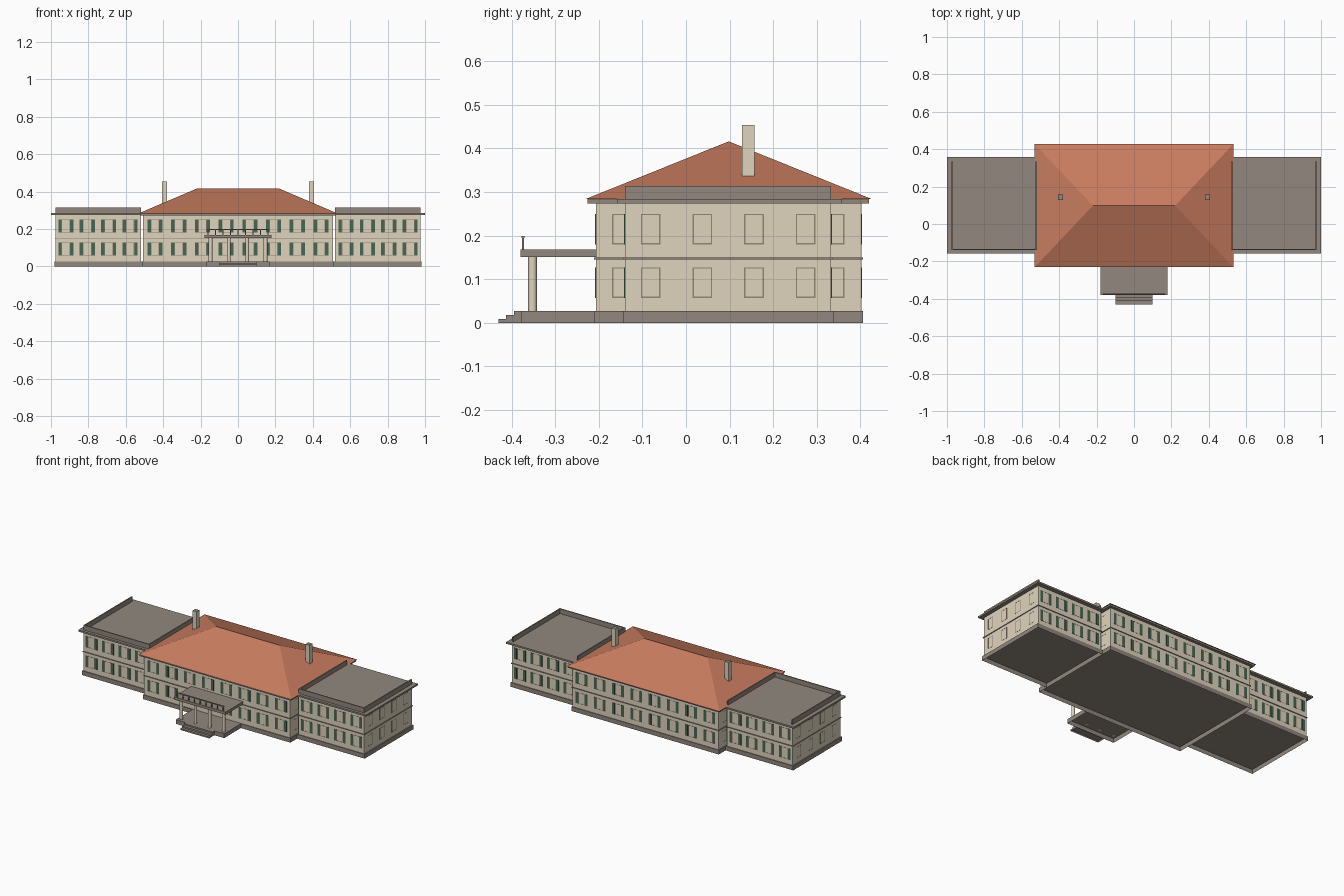
import bpy, bmesh, math

if "Cube" in bpy.data.objects:
    bpy.data.objects.remove(bpy.data.objects["Cube"])


def material(name, rgb):
    m = bpy.data.materials.new(name)
    lin = [(c / 255 / 12.92) if c < 11 else ((c / 255 + 0.055) / 1.055) ** 2.4 for c in rgb]
    m.diffuse_color = (*lin, 1)
    m.use_nodes = True
    m.node_tree.nodes["Principled BSDF"].inputs["Base Color"].default_value = m.diffuse_color
    return m


WALL = material("cream_wall", (223, 212, 190))
STONE = material("grey_stone", (146, 136, 126))
TILE = material("terracotta_tile", (200, 124, 95))
GREEN = material("shutter_green", (71, 102, 84))
FRAME = material("window_frame_brown", (150, 134, 116))


def add_box(bm, x0, x1, y0, y1, z0, z1, bottom=True):
    v = [bm.verts.new((x, y, z)) for z in (z0, z1)
         for x, y in ((x0, y0), (x1, y0), (x1, y1), (x0, y1))]
    quads = [(4, 5, 6, 7), (0, 1, 5, 4), (1, 2, 6, 5), (2, 3, 7, 6), (3, 0, 4, 7)]
    if bottom:
        quads.append((3, 2, 1, 0))
    for f in quads:
        bm.faces.new([v[i] for i in f])


def finish(name, bm, *mats):
    me = bpy.data.meshes.new(name)
    bm.normal_update()
    bm.to_mesh(me)
    bm.free()
    for m in mats:
        me.materials.append(m)
    ob = bpy.data.objects.new(name, me)
    bpy.context.collection.objects.link(ob)
    return ob


def boxes(name, mat, *dims, bottom=True):
    bm = bmesh.new()
    for d in dims:
        add_box(bm, *d, bottom=bottom)
    return finish(name, bm, mat)


def both(x0, x1, *rest):
    """A box and its mirror image across x = 0."""
    return [(x0, x1, *rest), (-x1, -x0, *rest)]


# Main block, on a hollow plinth
MX, MY0, MY1 = 0.507, -0.207, 0.402
boxes("main_plinth", STONE, (-0.512, 0.512, -0.211, 0.406, 0, 0.027), bottom=False)
boxes("main_walls", WALL, (-MX, MX, MY0, MY1, 0.027, 0.274), bottom=False)
boxes("main_string_course", STONE, (-0.511, 0.511, -0.211, 0.406, 0.145, 0.15))
boxes("main_cornice", STONE, (-0.525, 0.525, -0.226, 0.42, 0.273, 0.2835))

# Side wings, standing a narrow gap away from the main block
WI, WX, WY0, WY1 = 0.519, 0.975, -0.14, 0.333
boxes("wing_plinths", STONE, *both(0.513, 0.982, -0.145, 0.338, 0, 0.027), bottom=False)
boxes("wing_walls", WALL, *both(WI, WX, WY0, WY1, 0.027, 0.274), bottom=False)
boxes("wing_string_courses", STONE, *both(0.515, 0.979, -0.144, 0.337, 0.145, 0.15))
boxes("wing_roof_slabs", STONE, *both(0.5, 1.0, -0.158, 0.358, 0.2735, 0.284))
# Low parapets, open towards the back
T = 0.007
boxes("wing_parapets", STONE,
      *both(WI, WX, WY0, WY0 + T, 0.284, 0.314),
      *both(WI, WI + T, WY0 + T, WY1, 0.284, 0.314),
      *both(WX - T, WX, WY0 + T, WY1, 0.284, 0.314))

# Hipped roof
bm = bmesh.new()
e = [bm.verts.new(p) for p in ((-0.531, -0.231, 0.2835), (0.531, -0.231, 0.2835),
                               (0.531, 0.427, 0.2835), (-0.531, 0.427, 0.2835))]
r0, r1 = bm.verts.new((-0.22, 0.098, 0.416)), bm.verts.new((0.22, 0.098, 0.416))
for f in ((e[0], e[1], r1, r0), (e[1], e[2], r1), (e[2], e[3], r0, r1), (e[3], e[0], r0), e[::-1]):
    bm.faces.new(f)
finish("hipped_roof", bm, TILE)

# Chimneys with stone tops
bm = bmesh.new()
for d in both(0.379, 0.407, 0.129, 0.157, 0.30, 0.454):
    add_box(bm, *d)
bm.normal_update()
for f in bm.faces:
    f.material_index = 1 if f.normal.z > 0.5 else 0
finish("chimneys", bm, WALL, STONE)

# Windows: thin frames, plus shutters on the front and back
frames, shutters = bmesh.new(), bmesh.new()
HALF, BAR, OUT = 0.0225, 0.003, 0.0006


def plate(bm, axis, wall, sign, a0, a1, z0, z1, depth):
    lo, hi = sorted((wall - sign * 0.002, wall + sign * depth))
    if axis == "y":
        add_box(bm, a0, a1, lo, hi, z0, z1)
    else:
        add_box(bm, lo, hi, a0, a1, z0, z1)


def window(axis, wall, sign, c, with_shutters):
    for z0, z1 in ((0.057, 0.127), (0.18, 0.25)):
        for a0, a1, b0, b1 in ((c - HALF, c - HALF + BAR, z0, z1),
                               (c + HALF - BAR, c + HALF, z0, z1),
                               (c - HALF + BAR, c + HALF - BAR, z0, z0 + BAR),
                               (c - HALF + BAR, c + HALF - BAR, z1 - BAR, z1)):
            plate(frames, axis, wall, sign, a0, a1, b0, b1, OUT)
        if with_shutters:
            for s in (-1, 1):
                m = c + s * (HALF + 0.009)
                plate(shutters, axis, wall, sign, m - 0.009, m + 0.009, z0, z1, 0.0018)


for i in range(4):
    for s in (-1, 1):
        x_main, x_wing = s * (0.0634 + 0.1268 * i), s * (0.577 + 0.1145 * i)
        for sign, main_y, wing_y in ((-1, MY0, WY0), (1, MY1, WY1)):
            window("y", main_y, sign, x_main, True)
            window("y", wing_y, sign, x_wing, True)
        window("x", s * WX, s, -0.081 + 0.1185 * i, False)
for s in (-1, 1):
    for y in (-0.147, 0.341):
        window("x", s * MX, s, y, False)
finish("window_frames", frames, FRAME)
finish("window_shutters", shutters, GREEN)

# Entrance porch
boxes("porch_floor", STONE, (-0.168, 0.168, -0.377, -0.211, 0, 0.027), bottom=False)
boxes("porch_steps", STONE, *[(-0.1, 0.1, -0.43 + 0.0175 * i, -0.377, 0.009 * i, 0.009 * (i + 1))
                              for i in range(3)], bottom=False)
boxes("porch_roof", STONE, (-0.18, 0.18, -0.38, -0.207, 0.151, 0.168))

# Porch columns
for i in range(4):
    bpy.ops.mesh.primitive_cylinder_add(vertices=16, radius=0.01, depth=0.126,
                                        location=(-0.147 + 0.098 * i, -0.352, 0.089))
    col = bpy.context.object
    col.name = "porch_column"
    col.data.materials.append(WALL)
    bpy.ops.object.shade_smooth_by_angle(angle=math.radians(40))

# Balcony rail along the porch front
boxes("porch_balustrade", STONE, (-0.165, 0.165, -0.3775, -0.3705, 0.194, 0.199),
      *[(x - 0.0025, x + 0.0025, -0.3765, -0.3715, 0.168, 0.194)
        for x in (-0.16 + 0.04 * i for i in range(9))])
